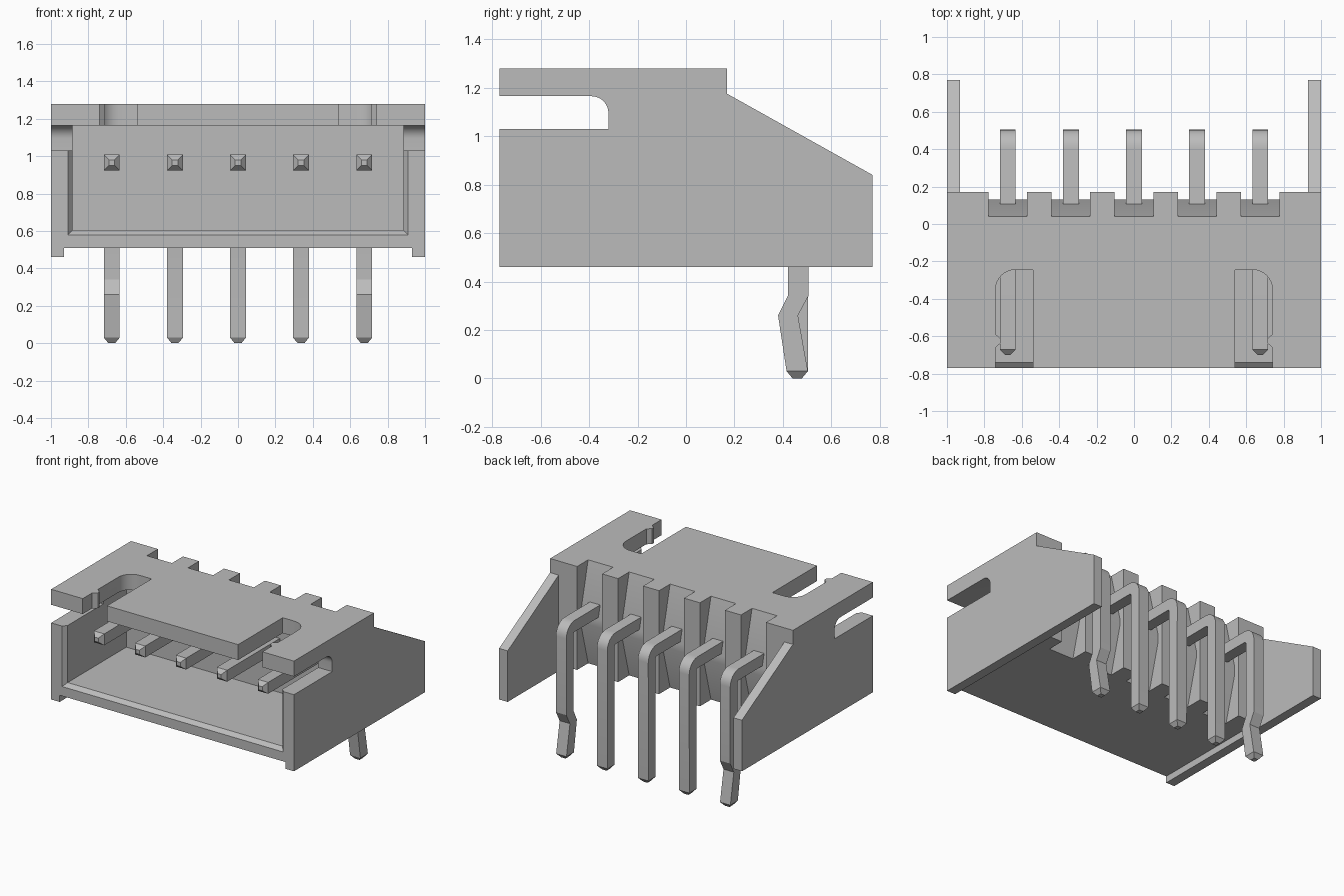
import bpy, bmesh, math

if "Cube" in bpy.data.objects:
    bpy.data.objects.remove(bpy.data.objects["Cube"], do_unlink=True)

grey = bpy.data.materials.new("plain_grey")
grey.use_nodes = True
grey.diffuse_color = (0.5, 0.5, 0.5, 1)
grey.node_tree.nodes["Principled BSDF"].inputs["Base Color"].default_value = (0.5, 0.5, 0.5, 1)


def loft(name, rings):
    """Solid through matching rings of points, capped at both ends."""
    bm = bmesh.new()
    loops = [[bm.verts.new(p) for p in ring] for ring in rings]
    n = len(loops[0])
    for a, b in zip(loops, loops[1:]):
        for i in range(n):
            j = (i + 1) % n
            bm.faces.new((a[i], a[j], b[j], b[i]))
    bm.faces.new(loops[0][::-1])
    bm.faces.new(loops[-1])
    bmesh.ops.recalc_face_normals(bm, faces=bm.faces)
    mesh = bpy.data.meshes.new(name)
    bm.to_mesh(mesh)
    bm.free()
    mesh.materials.append(grey)
    obj = bpy.data.objects.new(name, mesh)
    bpy.context.collection.objects.link(obj)
    return obj


def prism_x(name, pts, x0, x1):
    return loft(name, [[(x, y, z) for y, z in pts] for x in (x0, x1)])


def prism_z(name, pts, z0, z1):
    return loft(name, [[(x, y, z) for x, y in pts] for z in (z0, z1)])


def rect(a0, a1, b0, b1):
    return [(a0, b0), (a1, b0), (a1, b1), (a0, b1)]


def arc(cx, cy, r, start, end, steps):
    angles = [math.radians(start + (end - start) * i / steps) for i in range(steps + 1)]
    return [(cx + r * math.cos(t), cy + r * math.sin(t)) for t in angles]


def activate(obj):
    bpy.ops.object.select_all(action='DESELECT')
    obj.select_set(True)
    bpy.context.view_layer.objects.active = obj


def cut(target, cutter):
    cutter.hide_render = True
    mod = target.modifiers.new("cut", 'BOOLEAN')
    mod.operation, mod.solver, mod.object = 'DIFFERENCE', 'EXACT', cutter
    activate(target)
    bpy.ops.object.modifier_apply(modifier=mod.name)
    bpy.data.objects.remove(cutter, do_unlink=True)


def smooth(obj):
    activate(obj)
    bpy.ops.object.shade_smooth_by_angle(angle=math.radians(25))


pin_positions = [-0.675, -0.337, 0, 0.337, 0.675]

# Housing: side silhouette with sloped rear wings
housing = prism_x("housing", [(-0.77, 0.46), (0.77, 0.46), (0.77, 0.84), (0.17, 1.175),
                              (0.17, 1.28), (-0.77, 1.28)], -1, 1)

# Open space between the wings and shallow recess underneath
cut(housing, prism_x("wing_gap", rect(0.17, 1, 0.3, 1.5), -0.93, 0.93))
cut(housing, prism_x("base_recess", rect(-1, 1, 0.3, 0.51), -0.93, 0.93))

# Front cavity with a chamfered lip
cut(housing, prism_x("cavity", rect(-0.9, -0.05, 0.605, 1.165), -0.885, 0.885))
cut(housing, loft("lip_chamfer", [
    [(x, y, z) for x, z in rect(-w, w, low, 1.1)]
    for y, w, low in ((-0.80, 0.935, 0.555), (-0.74, 0.885, 0.605))]))

# Slots through both side walls, rounded at the inner upper corner
cut(housing, prism_x("side_slot", [(-0.9, 1.03), (-0.32, 1.03)]
                     + arc(-0.39, 1.095, 0.07, 0, 90, 8) + [(-0.9, 1.165)], -1.2, 1.2))

# Latch slots in the roof, with a small nib on the outer edge
for side in (-1, 1):
    outline = ([(0.54, -0.9), (0.54, -0.245)] + arc(0.635, -0.35, 0.105, 90, 0, 8)
               + [(0.74, -0.59), (0.71, -0.615), (0.71, -0.635), (0.74, -0.66), (0.74, -0.9)])
    cut(housing, prism_z("roof_slot", [(side * x, y) for x, y in outline], 1.12, 1.4))

# Waisted recesses in the rear wall behind every pin
for x in pin_positions:
    cut(housing, prism_x("rear_notch", [(0.4, 0.4), (0.015, 0.4), (0.04, 0.51), (0.13, 0.85),
                                        (0.13, 0.91), (0.04, 1.28), (0.01, 1.4), (0.4, 1.4)],
                         x - 0.103, x + 0.103))
smooth(housing)

# Right-angle pins: square wire swept through a bend, tapered at both tips
h = 0.0425
for number, x in enumerate(pin_positions, 1):
    outer = arc(0.405, 0.908, 0.10, 90, 0, 6)
    inner = arc(0.405, 0.908, 0.015, 90, 0, 6)
    # Each section: outer point, inner point, half width
    sections = [((-0.70, 0.98), (-0.70, 0.95), 0.015), ((-0.67, 1.008), (-0.67, 0.923), h)]
    sections += [(a, b, h) for a, b in zip(outer, inner)]
    foot = 0.42
    if abs(x) > 0.5:  # kinked retention legs
        sections += [((0.505, 0.34), (0.42, 0.34), h), ((0.462, 0.26), (0.38, 0.26), h)]
        foot = 0.415
    sections += [((0.503, 0.03), (foot, 0.03), h), ((0.478, 0), (0.44, 0), 0.018)]
    pin = loft(f"pin_{number}", [
        [(x - w, *a), (x + w, *a), (x + w, *b), (x - w, *b)] for a, b, w in sections])
    smooth(pin)
